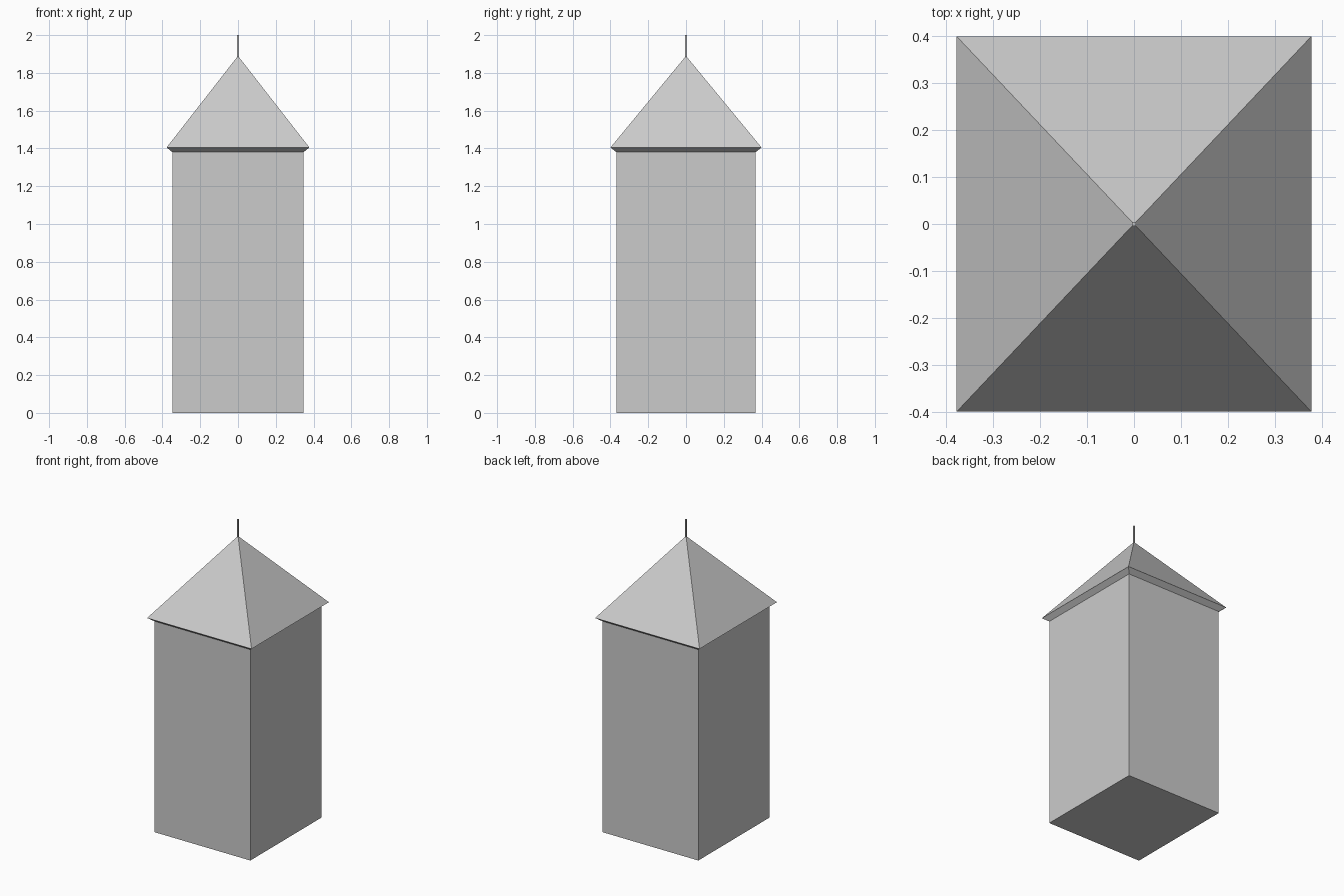
import bpy
import bmesh

cube = bpy.data.objects.get("Cube")
if cube:
    bpy.data.objects.remove(cube, do_unlink=True)

grey = bpy.data.materials.new("light_grey")
grey.use_nodes = True
colour = (0.6, 0.6, 0.6, 1)
grey.diffuse_color = colour
grey.node_tree.nodes["Principled BSDF"].inputs["Base Color"].default_value = colour


def stacked_rects(name, levels):
    """Closed solid through rectangles given as (half x, half y, z)."""
    bm = bmesh.new()
    rings = [[bm.verts.new((sx * hx, sy * hy, z))
              for sx, sy in ((-1, -1), (1, -1), (1, 1), (-1, 1))]
             for hx, hy, z in levels]
    for low, high in zip(rings, rings[1:]):
        for i in range(4):
            j = (i + 1) % 4
            bm.faces.new((low[i], low[j], high[j], high[i]))
    bm.faces.new(rings[0][::-1])
    bm.faces.new(rings[-1])
    mesh = bpy.data.meshes.new(name)
    bm.to_mesh(mesh)
    bm.free()
    mesh.materials.append(grey)
    obj = bpy.data.objects.new(name, mesh)
    bpy.context.collection.objects.link(obj)
    return obj


WALL_X, WALL_Y, WALL_TOP = 0.347, 0.368, 1.38
EAVE_X, EAVE_Y, EAVE_Z = 0.378, 0.4, 1.405
PEAK, TIP = 1.885, 2.0

# Tower shaft
stacked_rects("tower_walls", [(WALL_X, WALL_Y, 0), (WALL_X, WALL_Y, WALL_TOP)])

# Pyramid roof with a sloping underside at the eaves
stacked_rects("roof", [(WALL_X, WALL_Y, WALL_TOP), (EAVE_X, EAVE_Y, EAVE_Z),
                       (0.004, 0.004, PEAK)])

# Thin rod on the peak
stacked_rects("spire", [(0.004, 0.004, PEAK - 0.01), (0.004, 0.004, TIP)])
